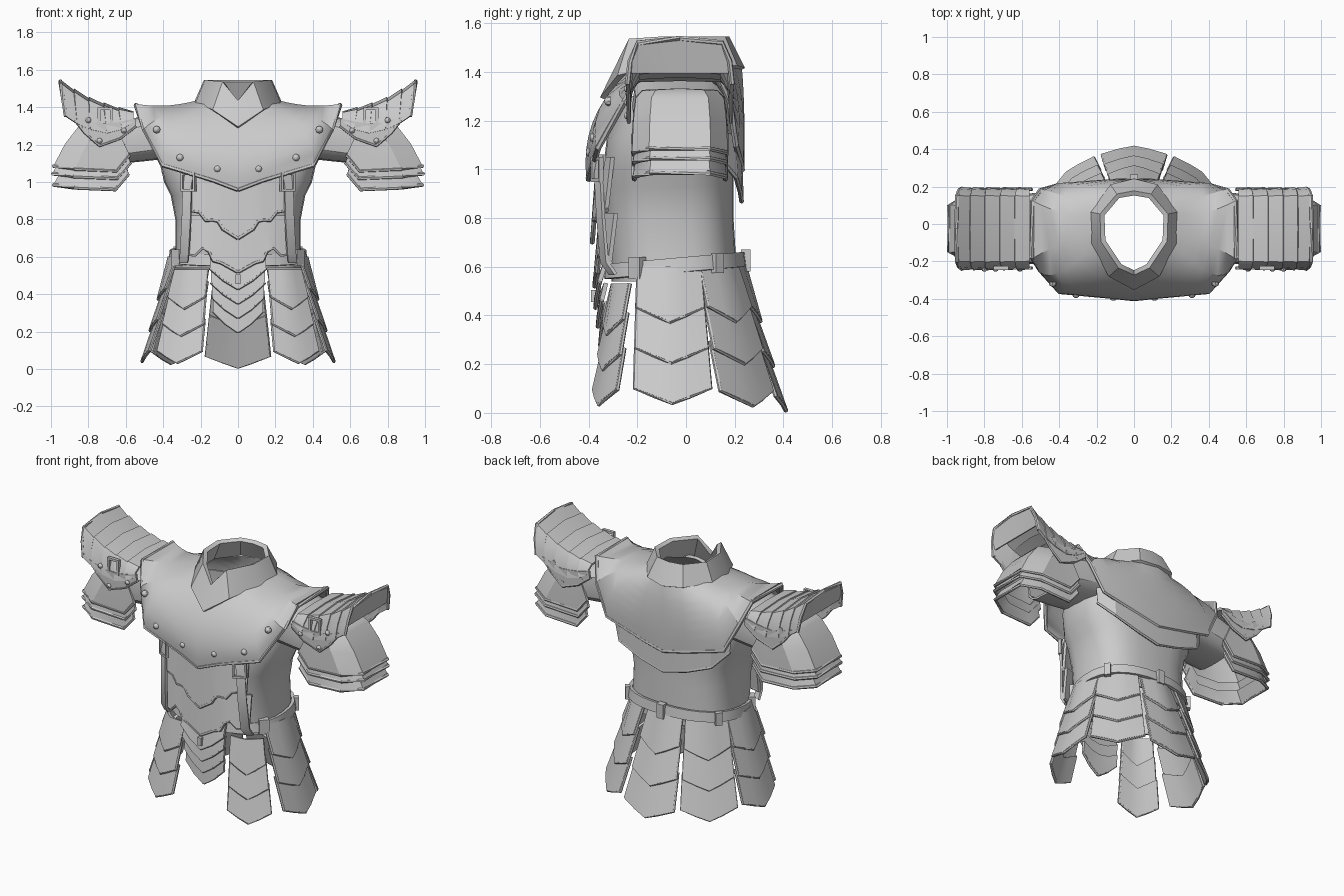
import bpy, bmesh, math
from mathutils import Vector as V

if "Cube" in bpy.data.objects:
    bpy.data.objects.remove(bpy.data.objects["Cube"])

def mesh(name, verts, faces, thick=0, mirror=False):
    me = bpy.data.meshes.new(name)
    me.from_pydata([tuple(v) for v in verts], [], faces)
    bm = bmesh.new(); bm.from_mesh(me)
    bmesh.ops.recalc_face_normals(bm, faces=bm.faces)
    bm.to_mesh(me); bm.free()
    ob = bpy.data.objects.new(name, me)
    bpy.context.collection.objects.link(ob)
    if mirror:
        ob.modifiers.new("mirror", 'MIRROR').merge_threshold = 0.002
    if thick:
        m = ob.modifiers.new("shell", 'SOLIDIFY'); m.thickness = thick; m.offset = 0
    return ob

def loft(name, rows, closed=False, caps=False, **kw):
    n = len(rows[0])
    faces = [(i*n+j, i*n+(j+1) % n, (i+1)*n+(j+1) % n, (i+1)*n+j)
             for i in range(len(rows)-1) for j in range(n if closed else n-1)]
    if caps:
        faces += [tuple(range(n)), tuple(range((len(rows)-1)*n, len(rows)*n))]
    return mesh(name, [p for r in rows for p in r], faces, **kw)

def tube(name, pts, r=0.009, mirror=True):
    pts = [V(p) for p in pts]; rows = []
    for i, p in enumerate(pts):
        t = (pts[min(i+1, len(pts)-1)] - pts[max(i-1, 0)]).normalized()
        a = t.cross(V((0.31, 0.9, 0.23))).normalized(); b = t.cross(a)
        rows.append([p + r*(a*math.cos(k*math.tau/6) + b*math.sin(k*math.tau/6)) for k in range(6)])
    return loft(name, rows, closed=True, caps=True, mirror=mirror)

def box(name, c, s, rot=0, mirror=True):
    ca, sa = math.cos(rot), math.sin(rot)
    def ring(z):
        return [(c[0]+ca*x*s[0]/2-sa*y*s[1]/2, c[1]+sa*x*s[0]/2+ca*y*s[1]/2, c[2]+z*s[2]/2)
                for x, y in ((-1, -1), (1, -1), (1, 1), (-1, 1))]
    return loft(name, [ring(-1), ring(1)], closed=True, caps=True, mirror=mirror)

def rivet(c, r=0.021):
    rows = [[(c[0]+r*math.sin(t)*math.cos(k*math.pi/4), c[1]-r*math.cos(t), c[2]+r*math.sin(t)*math.sin(k*math.pi/4))
             for k in range(8)] for t in (0.3, 0.8, 1.3, 1.8)]
    loft("rivet", rows, closed=True, caps=True, mirror=True)

def lerp(a, b, t): return V(a).lerp(V(b), t)
def squircle(k, n, p=.75):
    c, s = math.cos(k*math.tau/n), math.sin(k*math.tau/n)
    return math.copysign(abs(c)**p, c), math.copysign(abs(s)**p, s)

# Torso shell
rows = []
for z, a, f, b in ((.54, .335, -.3, .2), (.64, .33, -.31, .2), (.8, .33, -.325, .19), (.93, .355, -.335, .19),
                   (1.0, .39, -.335, .19), (1.13, .42, -.32, .19), (1.3, .4, -.26, .17)):
    rows.append([(a*c, (f+b)/2+(b-f)/2*s, z) for c, s in (squircle(k, 28, .7) for k in range(28))])
loft("torso_shell", rows, closed=True, thick=.01)

# Mantle over chest, shoulders and back: stations from front centre round to back centre
N = [(0, -.29, 1.33), (.1, -.25, 1.38), (.17, -.18, 1.41), (.2, -.1, 1.42), (.21, -.04, 1.43),
     (.21, .05, 1.43), (.19, .1, 1.43), (.15, .16, 1.42), (.1, .19, 1.42), (0, .22, 1.42)]
E = [(0, -.385, 1.16), (.15, -.365, 1.19), (.35, -.335, 1.27), (.39, -.25, 1.35), (.38, -.1, 1.4),
     (.38, .06, 1.4), (.39, .15, 1.36), (.35, .205, 1.29), (.14, .225, 1.25), (0, .23, 1.24)]
H = [(0, -.4, .96), (.13, -.385, 1.01), (.4, -.36, 1.09), (.5, -.25, 1.28), (.545, -.18, 1.41),
     (.545, .12, 1.41), (.5, .18, 1.28), (.41, .205, 1.1), (.14, .225, 1.03), (0, .23, 1.0)]
def quad(n, e, h, t):
    ctrl = 2*V(e)-(V(n)+V(h))/2
    return (1-t)**2*V(n)+2*t*(1-t)*ctrl+t*t*V(h)
loft("mantle", [[quad(n, e, h, i/7) for n, e, h in zip(N, E, H)] for i in range(8)], thick=.018, mirror=True)
tube("mantle_trim", H, .013)
for c in ((.31, -.375, 1.13), (.11, -.39, 1.07), (.435, -.315, 1.28)):
    rivet(c)

# Lower back plate
top = [(0, .22, 1.12), (.16, .215, 1.12), (.32, .195, 1.14), (.41, .13, 1.16)]
bot = [(0, .228, .87), (.16, .222, .91), (.32, .205, .97), (.40, .13, 1.06)]
loft("back_plate", [top, bot], thick=.018, mirror=True)
tube("back_plate_trim", bot, .011)

# Neck collar with front notch
top = [(0, -.26, 1.43), (.075, -.225, 1.53), (.165, -.09, 1.54), (.17, .05, 1.54), (.085, .15, 1.54), (0, .165, 1.54)]
base = [(0, -.34, 1.29), (.13, -.27, 1.38), (.215, -.1, 1.42), (.22, .06, 1.425), (.12, .2, 1.42), (0, .23, 1.41)]
loft("collar", [base, top], thick=.028, mirror=True)

# Belly plates: columns of x, top z, bottom z, wrapped round the body
def belly(name, cols, y0, y1, k=.7, trim=.011):
    t = [(x, y0+k*x*x, a) for x, a, b in cols]
    b = [(x, y1+k*x*x, c) for x, a, c in cols]
    loft(name, [t, [lerp(p, q, .5) for p, q in zip(t, b)], b], thick=.018, mirror=True)
    tube(name+"_trim", b, trim)
belly("upper_belly_plate", [(0, 1.05, .7), (.08, 1.05, .75), (.105, 1.05, .79), (.135, 1.05, .8), (.17, 1.05, .795),
                            (.205, 1.05, .84), (.26, 1.05, .85), (.29, 1.05, .83)], -.36, -.385)
belly("lower_belly_plate", [(0, .8, .52), (.09, .82, .57), (.13, .82, .58), (.155, .82, .63),
                            (.19, .82, .65), (.23, .82, .61), (.3, .82, .62)], -.35, -.375)
# Centre lappets, nested chevrons
for i in range(4):
    z, w = .43-.077*i, .15-.006*i
    belly("centre_lappet", [(0, z+.14, z), (w*.5, z+.15, z+.045), (w, z+.18, z+.11)],
          -.35+.005*i, -.372+.01*i, .8, .009)
box("lappet_stud", (0, -.375, .48), (.025, .03, .05), mirror=False)

# Vertical straps with buckles
path = [(.255, -.345, 1.06), (.27, -.36, .98), (.275, -.35, .8), (.285, -.335, .62), (.29, -.3, .57)]
loft("chest_strap", [[(x+s*.023, y+s*.012, z) for s in (-1, 1)] for x, y, z in path], thick=.014, mirror=True)
for s in (-1, 1):
    box("strap_buckle_side", (.265+s*.032, -.365+s*.015, 1.0), (.013, .02, .1), .45)
    box("strap_buckle_bar", (.265, -.367, 1.0+s*.045), (.075, .02, .013), .45)

# Waist belt with keepers
def ring(z, g=0):
    return [((.355+g)*c, -.045+(.275+g)*s, z+.025*s) for c, s in (squircle(k, 32, .85) for k in range(32))]
loft("belt", [ring(.575, .008), ring(.635)], closed=True, thick=.02)
box("back_keeper", (0, .245, .625), (.045, .04, .09), mirror=False)
box("side_keeper", (.32, -.2, .595), (.06, .04, .09), .85)
box("rear_side_keeper", (.32, .13, .615), (.04, .03, .08), -.9)

# Hanging skirt panels, three overlapping folded chevron plates each
def panel(name, T, B, tan, w0, w1, bow, mirror=True):
    tan = V(tan).normalized(); out = tan.cross(V((0, 0, 1)))
    us = (-1, -.45, 0, .45, 1)
    def row(s, off, chevron=True):
        w = w0+(w1-w0)*s
        return [lerp(T, B, s)+tan*u*w/2+out*(bow*(1-abs(u)**1.3)+off)
                - V((0, 0, .06*(1-abs(u)) if chevron else 0)) for u in us]
    for i in range(3):
        s0, s1 = max(0, i/3-.06), (i+1)/3
        a, b = row(s0, 0, i > 0), row(s1, .016)
        loft(name, [a, b], thick=.018, mirror=mirror)
        tube(name+"_trim", [a[0]]+b+[a[-1]], .009, mirror)
panel("front_skirt", (.25, -.265, .53), (.305, -.315, .095), (.92, .38, 0), .18, .25, .03)
panel("side_skirt", (.325, -.07, .6), (.455, -.055, .1), (0, 1, 0), .25, .31, .042)
panel("rear_side_skirt", (.235, .13, .61), (.325, .235, .09), (-.75, .66, 0), .23, .32, .035)
panel("rear_skirt", (0, .195, .62), (0, .352, .07), (-1, 0, 0), .22, .34, .042, False)

# Sleeves joining mantle and shoulder guards
loft("sleeve", [[(x, -.025+ry*c, z+rz*s) for c, s in (squircle(k, 16, .6) for k in range(16))]
                for x, z, ry, rz in ((.38, 1.26, .19, .13), (.52, 1.23, .185, .115), (.67, 1.2, .175, .1))],
     closed=True, thick=.012, mirror=True)

# Lower shoulder guard: dome with two stepped bands, open toward the body
def u_row(z, x0, x1, w, sag=1):
    c = min(.11, x1-x0-.02)
    pts = ((x0, -w, .06), (x0+.07, -w, -.025), (x1-c, -w, -.015), (x1, -w*.65, 0),
           (x1, w*.65, 0), (x1-c, w, -.015), (x0+.07, w, -.025), (x0, w, .06))
    return [(x, -.025+y, z+d*sag) for x, y, d in pts]
loft("arm_dome", [u_row(1.325, .66, .8, .01, 0), u_row(1.32, .66, .82, .15, 0), u_row(1.29, .65, .85, .175, .1),
                  u_row(1.2, .62, .92, .185, .5), u_row(1.085, .58, .98, .19)], thick=.014, mirror=True)
tube("arm_dome_trim", u_row(1.085, .58, .985, .19), .01)
for z, x0, x1 in ((1.045, .575, .985), (.985, .585, .98)):
    loft("arm_band", [u_row(z+.07, x0+.02, x1-.04, .175), u_row(z, x0, x1, .185)], thick=.016, mirror=True)
    tube("arm_band_trim", u_row(z, x0, x1+.004, .187), .011)

# Upper shoulder guard: five fanned bands arched over the arm, with an end plate
TOP = [(.56, 1.37), (.64, 1.385), (.72, 1.41), (.8, 1.44), (.88, 1.485), (.95, 1.53)]
BOT = [(.56, 1.32), (.62, 1.28), (.7, 1.26), (.79, 1.28), (.86, 1.31), (.92, 1.35)]
def arch(i, grow):
    t, b = TOP[i], BOT[i]; pts = []
    for y, f in ((-.21, 0), (-.2, .5), (-.17, .9), (0, 1), (.17, .9), (.2, .5), (.21, 0)):
        pts.append((b[0]+(t[0]-b[0])*f, -.025+y*(1+grow*3), b[1]+(t[1]-b[1])*f+grow*f))
    return pts
for i in range(5):
    loft("shoulder_band", [arch(i, 0), arch(i+1, .008)], thick=.016, mirror=True)
rim = arch(5, .008)
tube("shoulder_rim", rim, .011)
loft("shoulder_end_plate", [rim[1:6], [(.915, y*.98, 1.395) for x, y, z in rim[1:6]]], thick=.012, mirror=True)

# Riveted crescent plates and buckle on the upper guard
for y in (-.235, .185):
    hi = [(.55, y, 1.34), (.64, y, 1.32), (.74, y, 1.31), (.82, y, 1.33), (.88, y, 1.35)]
    lo = [(.545, y, 1.3), (.63, y, 1.235), (.74, y, 1.195), (.82, y, 1.265), (.87, y, 1.33)]
    loft("shoulder_crescent", [hi, lo], thick=.014, mirror=True)
    tube("shoulder_crescent_trim", lo, .009)
    for x, z in ((.61, 1.275), (.74, 1.22), (.8, 1.33)):
        rivet((x, y+math.copysign(.004, y-.01), z), .016)
for s in (-1, 1):
    box("shoulder_buckle_side", (.71+s*.033, -.235, 1.35), (.014, .02, .09))
    box("shoulder_buckle_bar", (.71, -.235, 1.35+s*.042), (.08, .02, .014))

# Apply modifiers and shade
bpy.ops.object.select_all(action='SELECT')
bpy.context.view_layer.objects.active = bpy.context.selected_objects[0]
bpy.ops.object.convert(target='MESH')
bpy.ops.object.shade_smooth_by_angle(angle=math.radians(32))
